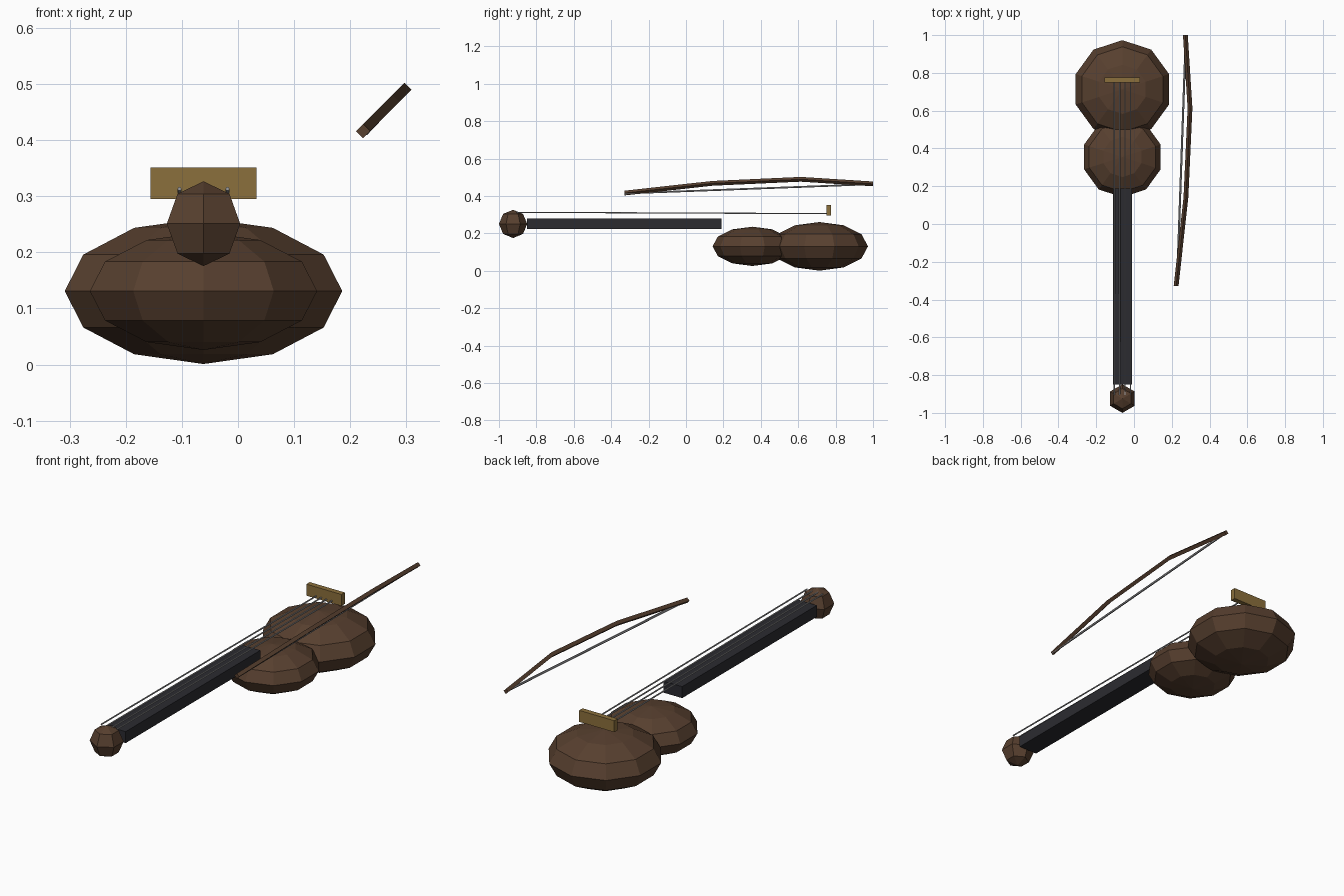
import bpy, bmesh
from math import sin, cos, pi, radians
from mathutils import Vector, Matrix

if "Cube" in bpy.data.objects:
    bpy.data.objects.remove(bpy.data.objects["Cube"])

CX = -0.0615  # instrument centre line


def material(name, rgb):
    m = bpy.data.materials.new(name)
    m.diffuse_color = (*rgb, 1)
    m.use_nodes = True
    m.node_tree.nodes["Principled BSDF"].inputs["Base Color"].default_value = m.diffuse_color
    return m


WOOD = material("dark_wood", (0.095, 0.05, 0.028))
EBONY = material("ebony", (0.024, 0.024, 0.03))
MAPLE = material("bridge_wood", (0.26, 0.16, 0.045))
WIRE = material("wire", (0.35, 0.35, 0.36))


def finish(name, bm, mat):
    bmesh.ops.recalc_face_normals(bm, faces=bm.faces)
    me = bpy.data.meshes.new(name)
    bm.to_mesh(me)
    bm.free()
    me.materials.append(mat)
    ob = bpy.data.objects.new(name, me)
    bpy.context.collection.objects.link(ob)


def ball(name, centre, r, rz, seg, rings, mat):
    # low-poly sphere with a vertical pole and a corner pointing along y
    bm = bmesh.new()
    pole = [bm.verts.new(Vector(centre) + Vector((0, 0, s * rz))) for s in (-1, 1)]
    loops = []
    for i in range(1, rings):
        t = -pi / 2 + pi * i / rings
        loops.append([bm.verts.new(Vector(centre) + Vector((
            r * cos(t) * sin(2 * pi * k / seg),
            r * cos(t) * cos(2 * pi * k / seg), rz * sin(t)))) for k in range(seg)])
    for k in range(seg):
        n = (k + 1) % seg
        bm.faces.new((pole[0], loops[0][k], loops[0][n]))
        bm.faces.new((pole[1], loops[-1][k], loops[-1][n]))
        for a, b in zip(loops, loops[1:]):
            bm.faces.new((a[k], a[n], b[n], b[k]))
    finish(name, bm, mat)


def box(name, lo, hi, mat):
    lo, hi = Vector(lo), Vector(hi)
    bm = bmesh.new()
    bmesh.ops.create_cube(bm, size=1, matrix=Matrix.Translation((lo + hi) / 2)
                          @ Matrix.Diagonal((*(hi - lo), 1)))
    finish(name, bm, mat)


def rod(name, path, r, sides, turn, mat):
    # sweep a polygon section along a path running roughly along y
    bm = bmesh.new()
    loops = [[bm.verts.new(Vector(p) + Vector((r * cos(turn + 2 * pi * k / sides), 0,
                                               r * sin(turn + 2 * pi * k / sides))))
              for k in range(sides)] for p in path]
    for a, b in zip(loops, loops[1:]):
        for k in range(sides):
            n = (k + 1) % sides
            bm.faces.new((a[k], a[n], b[n], b[k]))
    bm.faces.new(loops[0])
    bm.faces.new(loops[-1])
    finish(name, bm, mat)


# body bouts and scroll
ball("lower_bout", (CX, 0.713, 0.131), 0.26, 0.13, 10, 6, WOOD)
ball("upper_bout", (CX, 0.355, 0.131), 0.213, 0.105, 10, 6, WOOD)
ball("scroll", (CX, -0.9245, 0.251), 0.0755, 0.0755, 6, 4, WOOD)

# neck and bridge
box("fingerboard", (CX - 0.05, -0.85, 0.225), (CX + 0.05, 0.189, 0.281), EBONY)
box("bridge", (CX - 0.0945, 0.75, 0.295), (CX + 0.0945, 0.776, 0.351), MAPLE)

# four strings
for i in range(4):
    x = CX + (i - 1.5) * 0.0285
    rod(f"string_{i + 1}", [(x, -0.906, 0.313), (x, 0.76, 0.306)], 0.0035, 6, 0, WIRE)

# bow stick, arched in a plane tilted 45 degrees, with the hair as its chord
stick = [(-0.328, 0.416), (0.142, 0.468), (0.614, 0.4895), (1.0, 0.465)]
rod("bow_stick", [(z - 0.193, y, z) for y, z in stick], 0.0127, 4, 0, WOOD)
rod("bow_hair", [(0.2275, -0.325, 0.414), (0.274, 0.99, 0.463)], 0.0055, 6, 0, WIRE)
